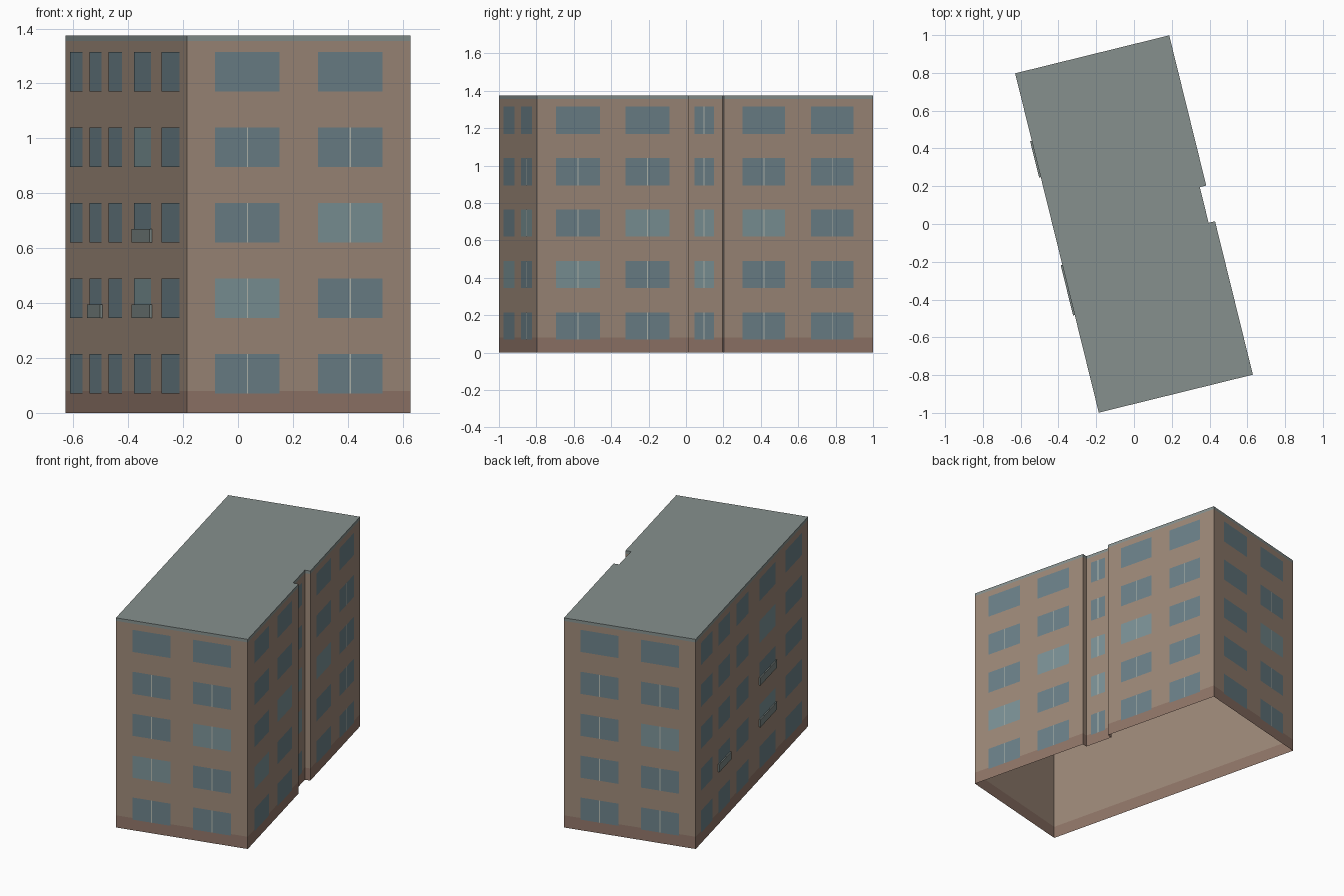
import bpy, math
from mathutils import Matrix, Vector

if "Cube" in bpy.data.objects:
    bpy.data.objects.remove(bpy.data.objects["Cube"])

ROT = Matrix.Rotation(math.radians(13.85), 4, 'Z')
W, L, N = 0.42, 0.925, 0.385          # half width, half length, notch wall
FLOORS = [0.07 + 0.275 * i for i in range(5)]
WIN_H = 0.145


def material(name, rgb):
    m = bpy.data.materials.new(name)
    m.diffuse_color = (*rgb, 1)
    m.use_nodes = True
    m.node_tree.nodes["Principled BSDF"].inputs["Base Color"].default_value = m.diffuse_color
    return m


BROWN = material("wall_brown", (0.34, 0.25, 0.19))
DARK = material("plinth_brown", (0.28, 0.18, 0.14))
GREY = material("roof_grey", (0.24, 0.28, 0.27))
GLASS = material("glass", (0.15, 0.22, 0.25))
LIGHT = material("light_glass", (0.20, 0.29, 0.31))
FRAME = material("frame", (0.45, 0.48, 0.43))
RAIL = material("balcony_grey", (0.20, 0.24, 0.23))


def make(name, verts, faces, mats, ids=None):
    me = bpy.data.meshes.new(name)
    me.from_pydata([ROT @ Vector(v) for v in verts], [], faces)
    for m in mats:
        me.materials.append(m)
    if ids:
        me.polygons.foreach_set("material_index", ids)
    ob = bpy.data.objects.new(name, me)
    bpy.context.collection.objects.link(ob)
    return ob


# Footprint with the stair recess on the right side
PLAN = [(-W, -L), (W, -L), (W, -0.0885), (N, -0.0885),
        (N, 0.106), (W, 0.106), (W, L), (-W, L)]


def band(name, z0, z1, mat):
    n = len(PLAN)
    verts = [(x, y, z) for z in (z0, z1) for x, y in PLAN]
    faces = [(i, (i + 1) % n, (i + 1) % n + n, i + n) for i in range(n)]
    make(name, verts, faces, [mat])


# Open-bottomed shell
band("plinth", 0, 0.08, DARK)
band("walls", 0.08, 1.355, BROWN)
band("roof_edge", 1.355, 1.375, GREY)
make("roof", [(x, y, 1.375) for x, y in PLAN], [tuple(range(len(PLAN)))], [GREY])


class Wall:
    """Wall plane: origin and tangent; the normal points outward."""
    def __init__(self, origin, tangent):
        self.o, self.t = Vector((*origin, 0)), Vector((*tangent, 0))
        self.n = Vector((tangent[1], -tangent[0], 0))

    def at(self, s, z, off):
        p = self.o + self.t * s + self.n * off
        return (p.x, p.y, z)

    def rect(self, a, b, z0, z1, off):
        return [self.at(s, z, off) for s, z in ((a, z0), (b, z0), (b, z1), (a, z1))]


def windows(name, wall, cols, light=(), mullion_floors=4):
    verts, ids = [], []
    for c, (a, b) in enumerate(cols):
        for f, z in enumerate(FLOORS):
            verts += wall.rect(a, b, z, z + WIN_H, 0.0015)
            ids.append(1 if (c, f) in light else 0)
            if f < mullion_floors:
                m = (a + b) / 2
                verts += wall.rect(m - 0.0025, m + 0.0025, z, z + WIN_H, 0.0025)
                ids.append(2)
    faces = [tuple(range(i, i + 4)) for i in range(0, len(verts), 4)]
    make(name, verts, faces, [GLASS, LIGHT, FRAME], ids)


front = Wall((0, -L), (1, 0))
back = Wall((0, L), (-1, 0))
right = Wall((W, 0), (0, 1))
recess = Wall((N, 0), (0, 1))
left = Wall((-W, 0), (0, -1))

END_COLS = [(-0.314, -0.072), (0.072, 0.314)]
windows("front_windows", front, END_COLS, {(0, 1), (1, 2)})
windows("back_windows", back, END_COLS, {(1, 2)})
windows("right_windows", right,
        [(-0.819, -0.577), (-0.438, -0.196), (0.2075, 0.442), (0.5845, 0.818)],
        {(0, 1), (1, 2), (2, 2)})
windows("recess_windows", recess, [(-0.049, 0.058)], {(0, 1), (0, 2)}, 5)
LEFT_COLS = [(-0.845, -0.657), (-0.552, -0.364), (-0.26, -0.059),
             (0.1245, 0.388), (0.546, 0.818)]
windows("left_windows", left, LEFT_COLS, {(3, 1), (3, 3)}, 0)

# Shallow balcony fronts on the left side
for i, (c, f) in enumerate([(1, 1), (3, 1), (3, 2)]):
    a, b = LEFT_COLS[c]
    z = FLOORS[f]
    v = left.rect(a - 0.005, b + 0.005, z, z + 0.05, 0) \
        + left.rect(a - 0.005, b + 0.005, z, z + 0.05, 0.009)
    make(f"balcony_{i + 1}", v,
         [(4, 5, 6, 7), (0, 1, 5, 4), (1, 2, 6, 5), (2, 3, 7, 6), (3, 0, 4, 7)], [RAIL])
